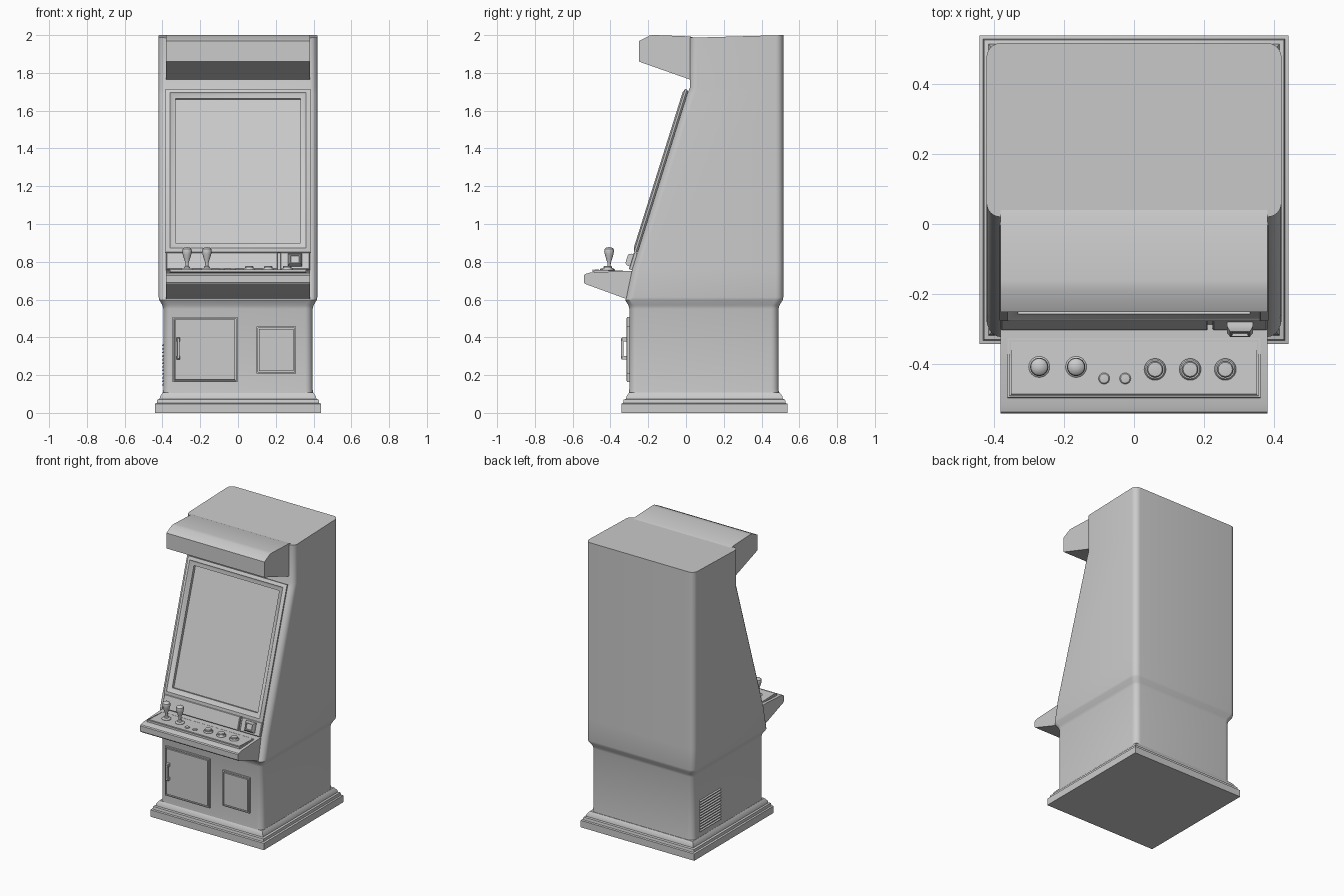
import bpy, bmesh
from math import sin, cos, pi, radians, atan
from mathutils import Vector

if "Cube" in bpy.data.objects:
    bpy.data.objects.remove(bpy.data.objects["Cube"])


def make(name, verts, faces):
    mesh = bpy.data.meshes.new(name)
    mesh.from_pydata(verts, [], faces)
    bm = bmesh.new()
    bm.from_mesh(mesh)
    bmesh.ops.recalc_face_normals(bm, faces=bm.faces)
    bm.to_mesh(mesh)
    bm.free()
    ob = bpy.data.objects.new(name, mesh)
    bpy.context.collection.objects.link(ob)
    return ob


def loft(name, rings):
    """Skin equal-length closed rings and cap both ends."""
    n = len(rings[0])
    verts = [v for r in rings for v in r]
    faces = [(k * n + i, k * n + (i + 1) % n, (k + 1) * n + (i + 1) % n, (k + 1) * n + i)
             for k in range(len(rings) - 1) for i in range(n)]
    faces += [tuple(range(n)), tuple(range(len(verts) - n, len(verts)))]
    return make(name, verts, faces)


def prism(name, profile, hx):
    """Extrude a (y, z) side profile across x."""
    return loft(name, [[(x, y, z) for y, z in profile] for x in (-hx, hx)])


def panel(name, centre, hw, hh, steps, tilt=0.0):
    """Stepped rectangular panel; steps are (inset, height along its normal)."""
    c, u = Vector(centre), Vector((1, 0, 0))
    v, n = Vector((0, sin(tilt), cos(tilt))), Vector((0, -cos(tilt), sin(tilt)))
    return loft(name, [[c + u * a * (hw - i) + v * b * (hh - i) + n * h
                        for a, b in ((-1, -1), (1, -1), (1, 1), (-1, 1))] for i, h in steps])


def lathe(name, x, y, profile, seg=24):
    """Turn an (r, z) profile about a vertical axis."""
    return loft(name, [[(x + r * cos(2 * pi * i / seg), y + r * sin(2 * pi * i / seg), z)
                        for i in range(seg)] for r, z in profile])


def rounded(z, hx, yf, yb, r=0.04, seg=6):
    ring = []
    for q, (cx, cy) in enumerate(((hx - r, yb - r), (r - hx, yb - r), (r - hx, yf + r), (hx - r, yf + r))):
        for s in range(seg + 1):
            a = (q + s / seg) * pi / 2
            ring.append((cx + r * cos(a), cy + r * sin(a), z))
    return ring


# Stepped plinth
cy = 0.0975
loft("plinth", [[(a * h, cy + b * h, z) for a, b in ((-1, -1), (1, -1), (1, 1), (-1, 1))]
                for z, h in ((0, .44), (.048, .44), (.052, .43), (.07, .427),
                             (.074, .415), (.088, .413), (.108, .398))])

# Cabinet body: narrow foot, flare, leaning front, upright head
levels = [(.09, .398, -.303, .493), (.13, .395, -.30, .49), (.55, .395, -.30, .49),
          (.57, .40, -.305, .495), (.597, .417, -.322, .512), (.612, .42, -.315, .515),
          (.76, .42, -.285, .515), (1.69, .42, .007, .515), (1.72, .42, .02, .515),
          (1.99, .42, .02, .515)]
rings = [rounded(*l) for l in levels]
rings[-1] = [(x, y, 1.986 + .014 * (y - .02) / .495) for x, y, z in rings[-1]]
body = loft("cabinet_body", rings)

# Screen recess and stepped bezel on the leaning face
lean = atan(.3138)
mid = (0, -.1226, 1.2775)
cutter = panel("screen_cutter", mid, .345, .42, [(0, .1), (0, -.08)], lean)
cutter.hide_render = True
cut = body.modifiers.new("recess", 'BOOLEAN')
cut.object, cut.solver = cutter, 'EXACT'
bpy.context.view_layer.objects.active = body
bpy.ops.object.modifier_apply(modifier="recess")
bpy.data.objects.remove(cutter)
panel("screen_bezel", mid, .383, .453,
      [(.012, -.005), (0, .008), (0, .018), (.022, .026), (.03, .02), (.052, .014),
       (.054, -.05), (.064, -.052)], lean)

# Overhanging sign box
prism("sign_box", [(.06, 1.75), (.02, 1.765), (-.25, 1.86), (-.25, 1.968), (-.19, 1.999),
                   (-.16, 2.0), (.02, 1.993), (.06, 1.98)], .38)

# Control shelf with inset plate
prism("control_shelf", [(-.27, .595), (-.315, .603), (-.535, .683), (-.54, .69), (-.54, .728),
                        (-.535, .735), (-.51, .742), (-.32, .752), (-.26, .752)], .38)
tilt = radians(92)
panel("control_plate", (0, -.41, .747), .36, .085,
      [(0, -.005), (0, .008), (.005, .008), (.006, .003), (.009, .003), (.01, .009)], tilt)

# Joysticks
for i, x in enumerate((-.27, -.165)):
    lathe(f"joystick_{i}", x, -.407,
          [(.03, .75), (.03, .759), (.026, .763), (.016, .766), (.014, .775), (.008, .778),
           (.009, .795), (.016, .815), (.023, .84), (.026, .856), (.024, .867), (.017, .874), (.005, .877)])

# Play buttons and small start buttons
for i, x in enumerate((.06, .16, .26)):
    lathe(f"play_button_{i}", x, -.414,
          [(.031, .75), (.031, .761), (.027, .767), (.023, .767), (.023, .773), (.02, .777), (.01, .778)])
for i, x in enumerate((-.085, -.025)):
    lathe(f"start_button_{i}", x, -.44, [(.016, .75), (.016, .76), (.013, .763), (.004, .764)])

# Strip under the screen, with coin unit at its right
panel("lower_strip", (-.085, -.272, .80), .295, .047, [(0, -.02), (0, .014), (.004, .018)], lean)
panel("coin_plate", (.302, -.272, .80), .078, .047, [(0, -.02), (0, .014), (.004, .018)], lean)
panel("coin_unit", (.302, -.274, .803), .037, .033,
      [(0, 0), (0, .028), (.009, .042), (.014, .042), (.016, .034), (.02, .034)], lean)

# Front service doors with shadow groove
door = [(0, -.01), (0, .012), (.007, .014), (.008, .004), (.012, .004), (.013, .014)]
panel("large_door", (-.175, -.30, .335), .172, .172, door)
panel("small_door", (.203, -.30, .333), .104, .124, door)

# Door handle: grip on two mounts
panel("handle_grip", (-.316, -.33, .34), .007, .055, [(0, 0), (0, .01), (.002, .013)])
for i, z in enumerate((.292, .388)):
    panel(f"handle_mount_{i}", (-.316, -.31, z), .01, .01, [(0, 0), (0, .028), (.003, .032)])

# Louvred vent on the left side near the back
for i in range(12):
    z = .145 + i * .019
    prof = [(-.39, z), (-.403, z), (-.403, z + .004), (-.39, z + .014)]
    loft(f"vent_slat_{i}", [[(x, y, zz) for x, zz in prof] for y in (.185, .415)])

bpy.ops.object.select_all(action='SELECT')
bpy.ops.object.shade_smooth_by_angle(angle=radians(33))
